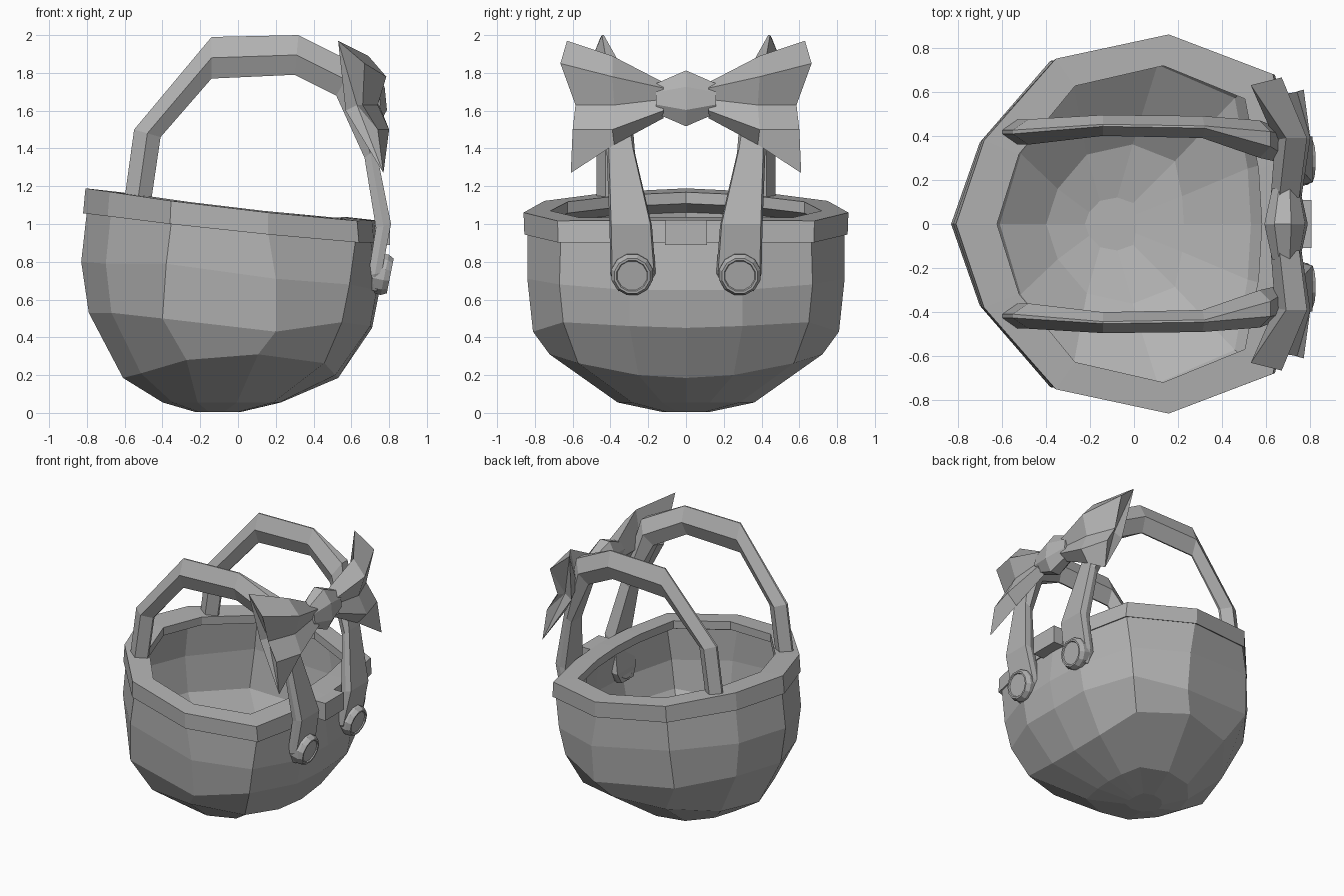
import bpy, bmesh, math
from mathutils import Vector

if "Cube" in bpy.data.objects:
    bpy.data.objects.remove(bpy.data.objects["Cube"])

grey = bpy.data.materials.new("plain_grey")
grey.use_nodes = True
grey.diffuse_color = (0.45, 0.45, 0.45, 1)
grey.node_tree.nodes["Principled BSDF"].inputs["Base Color"].default_value = (0.45, 0.45, 0.45, 1)


def loft(name, rings, closed=False, open_end=False, tip=None):
    """Skin a list of equal rings; the last cap runs to the tip point if given."""
    bm = bmesh.new()
    loops = [[bm.verts.new(p) for p in ring] for ring in rings]
    n = len(loops[0])
    pairs = list(zip(loops, loops[1:]))
    if closed:
        pairs.append((loops[-1], loops[0]))
    for a, b in pairs:
        for i in range(n):
            j = (i + 1) % n
            bm.faces.new((a[i], a[j], b[j], b[i]))
    if not closed:
        bm.faces.new(loops[0])
        if tip:
            end = bm.verts.new(tip)
            for i in range(n):
                bm.faces.new((loops[-1][i], loops[-1][(i + 1) % n], end))
        elif not open_end:
            bm.faces.new(loops[-1])
    bmesh.ops.recalc_face_normals(bm, faces=bm.faces[:])
    mesh = bpy.data.meshes.new(name)
    bm.to_mesh(mesh)
    bm.free()
    mesh.materials.append(grey)
    obj = bpy.data.objects.new(name, mesh)
    bpy.context.collection.objects.link(obj)
    return obj


def mirrored(points):
    """Complete a half ring (back to front) with its other side."""
    return points + [(x, -y, z) for x, y, z in points[-2:0:-1]]


# Plan outline of the basket, back to front
plan = [(-.82, 0), (-.69, .38), (-.36, .75), (.16, .86), (.64, .68), (.72, .3), (.74, 0)]


def ring(sx, sy, z, slope=0.0, cx=0.0, lift=0.0):
    """Scaled plan outline, tilted along x and lifted at the sides."""
    out = []
    for px, py in plan:
        x, y = cx + sx * px, sy * py
        out.append((x, y, z + slope * x + lift * y * y))
    return mirrored(out)


# Bowl: a thin open shell, from the bottom up
belly = [(-.79, 0, .53), (-.67, .36, .53), (-.4, .71, .5), (.2, .81, .43),
         (.55, .65, .48), (.7, .3, .46), (.71, 0, .45)]
waist = [(-.83, 0, .8), (-.7, .37, .79), (-.38, .74, .79), (.2, .84, .71),
         (.59, .67, .68), (.735, .3, .65), (.75, 0, .65)]
loft("bowl", [
    ring(.15, .14, .004, 0, -.1),
    ring(.40, .42, .055, 0, -.07),
    ring(.73, .84, .185, 0, -.01, .24),
    mirrored(belly),
    mirrored(waist),
    ring(.975, .975, .99, -.1),
], open_end=True)

# Rim band round the mouth, thinner at its inner edge
loft("rim", [
    ring(1.0, .995, .975, -.1, 0, -.02),
    ring(.985, 1.0, 1.1, -.11, 0, -.03),
    ring(.77, .835, 1.1, -.11, .01, -.03),
    ring(.77, .835, 1.04, -.11, .01, -.03),
], closed=True)

# Small tab at the front of the rim
loft("rim_tab", [[(x, y, z) for y, z in ((-.11, .89), (.11, .89), (.11, 1.02), (-.11, 1.02))]
                 for x in (.68, .805)])

# Handle stations: outer x z, inner x z, inner y, outer y, flatness of the section
stations = [
    (-.60, 1.14, -.46, 1.12, .36, .475, .15),
    (-.55, 1.50, -.41, 1.46, .36, .475, .15),
    (-.14, 1.99, -.14, 1.77, .40, .495, .1),
    (.32, 2.0, .30, 1.79, .39, .49, .1),
    (.62, 1.85, .52, 1.68, .30, .47, .4),
    (.73, 1.40, .67, 1.35, .27, .42, .85),
    (.81, 1.0, .73, .98, .18, .405, .92),
    (.76, .74, .69, .73, .16, .40, .92),
    (.735, .645, .685, .65, .21, .36, .92),
]


def handle_section(s, side):
    """Six-sided section: diamond in the arch, flat strap at the front."""
    ox, oz, ix, iz, y0, y1, flat = s
    c, h = (y0 + y1) / 2, (y1 - y0) / 2 * flat
    mx, mz = (ox + ix) / 2, (oz + iz) / 2
    pts = [(ox, c - h, oz), (ox, c + h, oz), (mx, y1, mz),
           (ix, c + h, iz), (ix, c - h, iz), (mx, y0, mz)]
    return [(x, side * y, z) for x, y, z in pts]


# Button profile with its back behind the wall: radius, distance along the axis
button = [(.085, -.06), (.11, -.04), (.113, .02), (.097, .05), (.085, .05), (.08, .042)]
axis = Vector((1, 0, -.2)).normalized()
up = Vector((.2, 0, 1)).normalized()

# Bow wing cross-sections from the knot outwards
wing = [
    [(.66, .12, 1.75), (.75, .12, 1.72), (.73, .12, 1.66),
     (.76, .12, 1.60), (.70, .12, 1.56), (.62, .12, 1.65)],
    [(.69, .39, 1.89), (.785, .39, 1.78), (.74, .38, 1.63),
     (.80, .39, 1.50), (.73, .38, 1.42), (.64, .38, 1.63)],
    [(.53, .63, 1.97), (.67, .665, 1.85), (.66, .585, 1.63),
     (.74, .60, 1.50), (.77, .61, 1.27), (.57, .55, 1.60)],
]

for side, label in ((1, "left"), (-1, "right")):
    loft(label + "_handle", [handle_section(s, side) for s in stations])

    centre = Vector((.757, side * .285, .735))
    rings = []
    for r, d in button:
        angles = [math.tau * (i + .5) / 12 for i in range(12)]
        rings.append([centre + axis * d + up * r * math.cos(a)
                      + Vector((0, r * math.sin(a), 0)) for a in angles])
    loft(label + "_button", rings)

    loft(label + "_bow_wing", [[(x, side * y, z) for x, y, z in sec] for sec in wing],
         tip=(.63, side * .54, 1.63))

# Knot in the middle of the bow
knot = []
for y, rx, rz in ((-.16, .065, .085), (0, .1, .16), (.16, .065, .085)):
    knot.append([(.69 + rx * math.sin(a) - .1 * rz * math.cos(a), y, 1.665 + rz * math.cos(a))
                 for a in (math.tau * (i + .5) / 8 for i in range(8))])
loft("bow_knot", knot)
